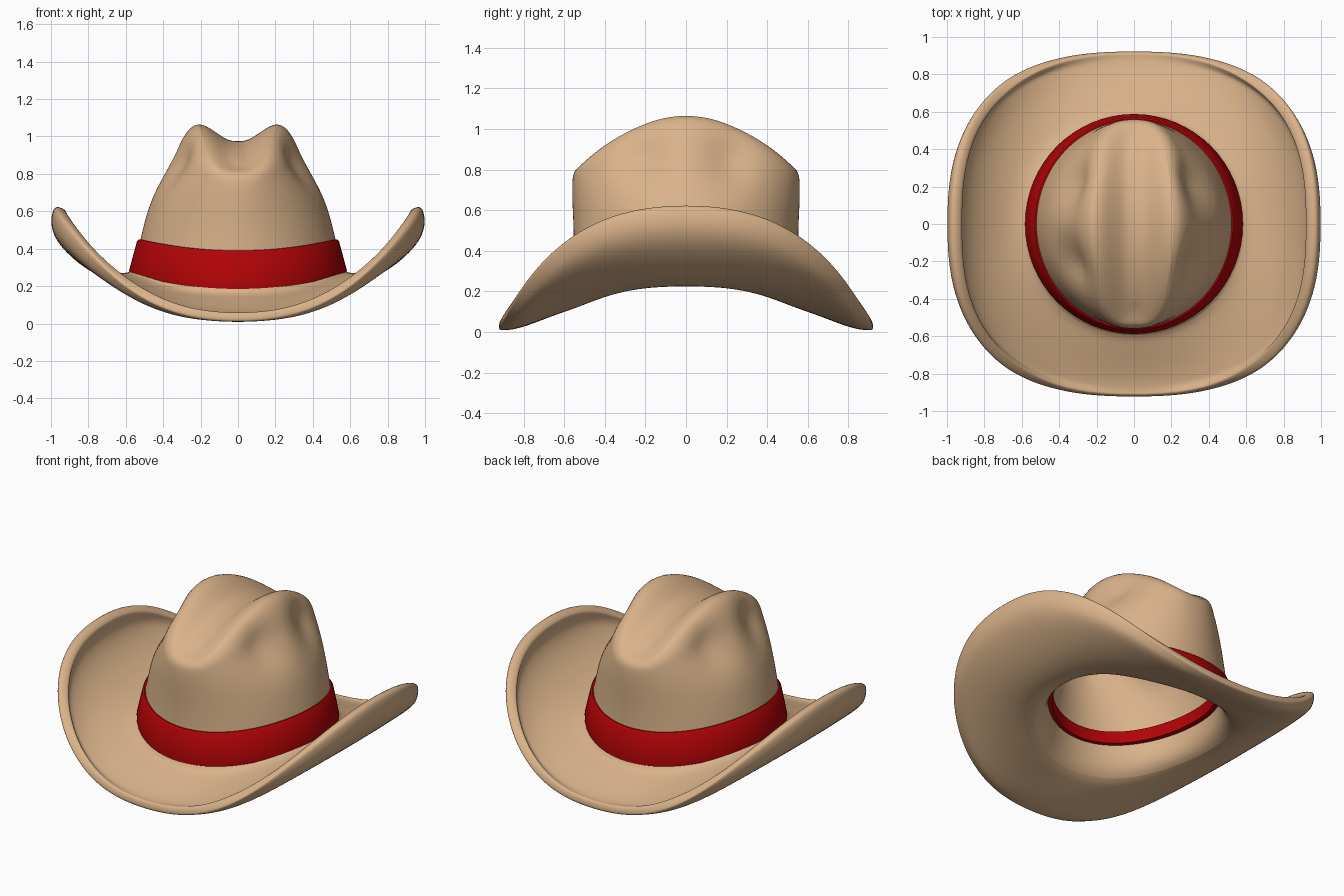
import bpy, math

if "Cube" in bpy.data.objects:
    bpy.data.objects.remove(bpy.data.objects["Cube"])

N = 64  # segments around the hat


def material(name, rgb):
    m = bpy.data.materials.new(name)
    m.diffuse_color = (*rgb, 1)
    m.use_nodes = True
    m.node_tree.nodes["Principled BSDF"].inputs["Base Color"].default_value = m.diffuse_color
    return m


def spow(v, p):
    return math.copysign(abs(v) ** p, v)


def build(name, rings, faces_extra, mat, closed=False):
    """Loft a list of N-point rings into a mesh object."""
    verts = [p for r in rings for p in r]
    faces = []
    last = len(rings) if closed else len(rings) - 1
    for k in range(last):
        a, b = k * N, ((k + 1) % len(rings)) * N
        for i in range(N):
            j = (i + 1) % N
            faces.append((a + i, a + j, b + j, b + i))
    me = bpy.data.meshes.new(name)
    me.from_pydata(verts, [], faces + faces_extra)
    me.materials.append(mat)
    ob = bpy.data.objects.new(name, me)
    bpy.context.collection.objects.link(ob)
    bpy.context.view_layer.objects.active = ob
    ob.select_set(True)
    bpy.ops.object.shade_smooth_by_angle(angle=math.radians(40))
    ob.select_set(False)
    return ob


angles = [2 * math.pi * i / N for i in range(N)]
tan = material("tan felt", (0.70, 0.45, 0.255))
red = material("red ribbon", (0.44, 0.001, 0.002))

# Brim: side and front sections (0..1 outward, height), blended around the hat
side = [(.06, .242), (.3, .25), (.57, .303), (.8, .38), (.95, .46), (1, .525), (.985, .58), (.94, .62)]
front = [(.06, .14), (.25, .112), (.45, .082), (.62, .058), (.76, .042), (.87, .034), (.95, .032), (1, .036)]


def brim_ring(k):
    sd, fr = side[k], front[k]
    ring = []
    for t in angles:
        c, s = math.cos(t), math.sin(t)
        q = c * c
        w = .5 * q + .5 * q * q * (3 - 2 * q)
        R = (abs(c / .968) ** 2.6 + abs(s / .922) ** 2.6) ** (-1 / 2.6)
        u = fr[0] + (sd[0] - fr[0]) * w
        r = .55 + (R - .55) * u
        h = w if k > 5 else w ** 1.15
        ring.append((r * c, r * s, fr[1] + (sd[1] - fr[1]) * h))
    return ring


# Crown: half width, half depth, side height, front height, roundness
crown = [
    (.527, .54, .29, .21, 1), (.515, .533, .36, .30, 1), (.498, .528, .45, .40, 1),
    (.46, .53, .6, .53, 1), (.42, .535, .7, .62, .97), (.368, .537, .8, .69, .9),
    (.313, .536, .9, .735, .8), (.27, .534, 1.0, .77, .7), (.212, .523, 1.065, .79, .6),
    (.13, .49, 1.0, .80, .6), (.075, .44, .963, .825, .6), (.03, .40, .95, .85, .6),
]


def crown_ring(a, b, zs, zf, p):
    ring = []
    for t in angles:
        c, s = math.cos(t), math.sin(t)
        x, y, z = a * spow(c, p), b * s, zs + (zf - zs) * s * s
        # finger dents on the four shoulders
        if a > .15:
            g = math.exp(-((abs(y) - .21) / .12) ** 2 - ((z - .86) / .11) ** 2)
            x *= 1 - .17 * g
            z -= .02 * g
        ring.append((x, y, z))
    return ring


rings = [brim_ring(k) for k in reversed(range(len(side)))]
rings += [crown_ring(*r) for r in crown]

# Close the crease along the top
base = (len(rings) - 1) * N
cap = []
for i in range(-N // 4, N // 4):
    idx = [i % N, (i + 1) % N, (N // 2 - i - 1) % N, (N // 2 - i) % N]
    cap.append(tuple(base + v for v in dict.fromkeys(idx)))

felt = build("hat_felt", rings, cap, tan)
for poly in felt.data.polygons:
    poly.use_smooth = True

# Felt is thicker at the curled-up sides of the brim
group = felt.vertex_groups.new(name="thickness")
for v in felt.data.vertices:
    k = v.index // N
    curl = max(0, 1 - k / 4) ** .5 * math.cos(angles[v.index % N]) ** 2
    group.add([v.index], .66 + .34 * curl, 'REPLACE')
sol = felt.modifiers.new("thickness", 'SOLIDIFY')
sol.thickness = .075
sol.offset = 0
sol.vertex_group = "thickness"
sub = felt.modifiers.new("smooth", 'SUBSURF')
sub.levels = sub.render_levels = 2

# Hat band: wraps the crown and shows as a strip inside
band = [(.458, .487, .375, .315), (.51, .53, .37, .31), (.58, .587, .265, .185), (.582, .588, .285, .205),
        (.54, .572, .44, .38), (.53, .562, .45, .39), (.455, .485, .45, .39)]


def band_ring(a, b, zs, zf):
    return [(a * math.cos(t), b * math.sin(t), zs + (zf - zs) * math.sin(t) ** 2) for t in angles]


build("hat_band", [band_ring(*r) for r in band], [], red, closed=True)
